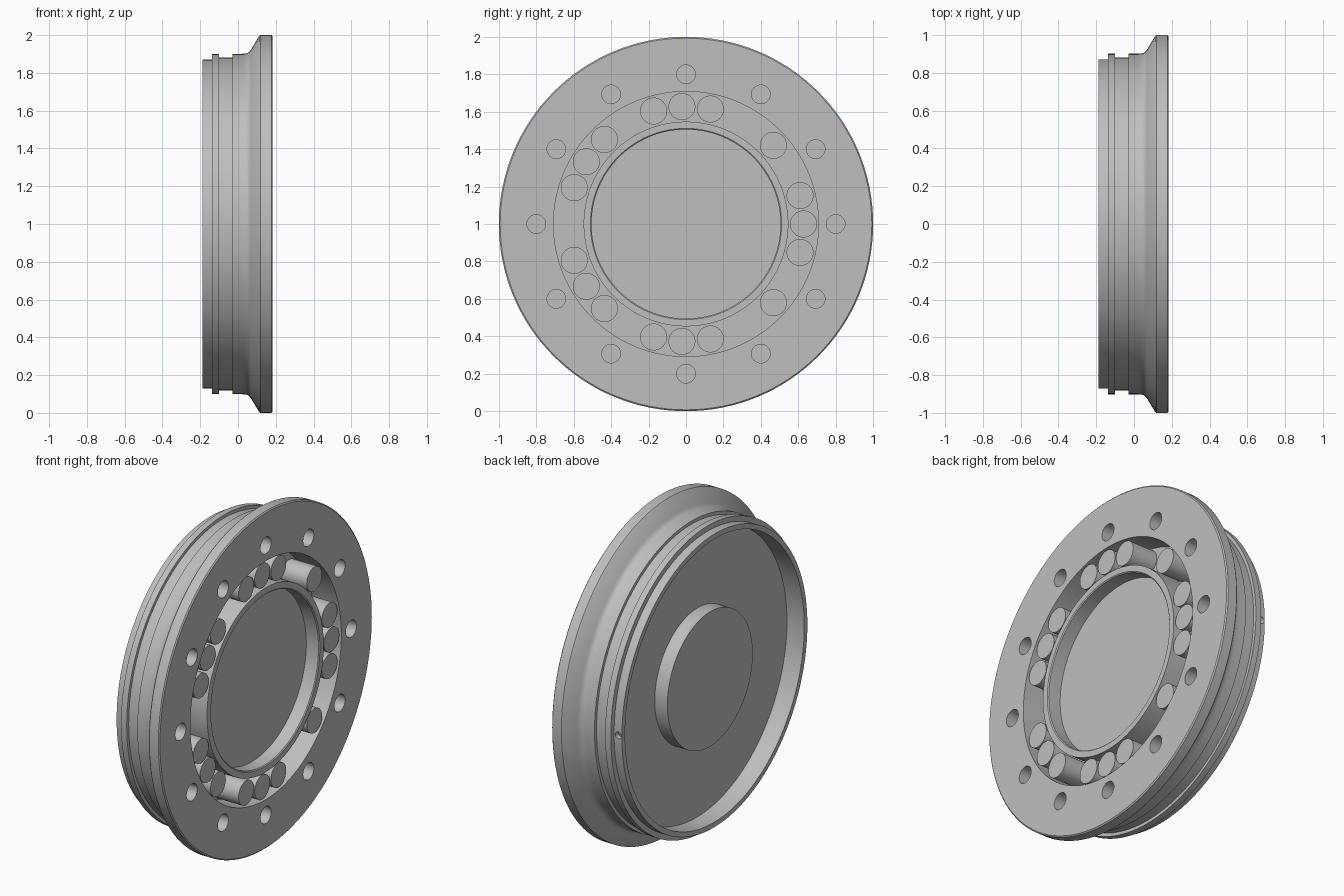
import bpy, bmesh, math
from mathutils import Matrix, Vector

SEGMENTS = 128
AXIS_HEIGHT = 1.0

cube = bpy.data.objects.get("Cube")
if cube:
    bpy.data.objects.remove(cube, do_unlink=True)

gray = bpy.data.materials.new("plain gray")
gray.use_nodes = True
gray.diffuse_color = (0.52, 0.52, 0.52, 1)
gray.node_tree.nodes["Principled BSDF"].inputs["Base Color"].default_value = gray.diffuse_color


def add_object(name, bm):
    bmesh.ops.recalc_face_normals(bm, faces=bm.faces)
    mesh = bpy.data.meshes.new(name)
    bm.to_mesh(mesh)
    bm.free()
    mesh.materials.append(gray)
    obj = bpy.data.objects.new(name, mesh)
    bpy.context.collection.objects.link(obj)
    return obj


def smooth(obj):
    bpy.ops.object.select_all(action="DESELECT")
    obj.select_set(True)
    bpy.context.view_layer.objects.active = obj
    bpy.ops.object.shade_smooth_by_angle(angle=math.radians(25))


def lathe(name, profile):
    """Turn an (x, radius) profile about the wheel axle."""
    bm = bmesh.new()
    verts = [bm.verts.new((x, 0, r)) for x, r in profile]
    edges = [bm.edges.new(pair) for pair in zip(verts, verts[1:])]
    bmesh.ops.spin(bm, geom=verts + edges, cent=(0, 0, 0), axis=(1, 0, 0),
                   angle=math.tau, steps=SEGMENTS, use_merge=True)
    bmesh.ops.remove_doubles(bm, verts=bm.verts, dist=1e-5)
    obj = add_object(name, bm)
    obj.location.z = AXIS_HEIGHT
    return obj


def cylinder(bm, center, radius, depth, axis="X", segments=32):
    turn = Matrix.Rotation(math.pi / 2, 4, "Y" if axis == "X" else "X")
    bmesh.ops.create_cone(bm, cap_ends=True, segments=segments, radius1=radius,
                          radius2=radius, depth=depth,
                          matrix=Matrix.Translation(center) @ turn)


def on_circle(x, radius, degrees):
    a = math.radians(degrees)
    return Vector((x, radius * math.cos(a), radius * math.sin(a)))


# Flanged body: front recess, roller channel, stepped rim, hollow back and boss
body = lathe("flanged_body", [
    (0.095, 0), (0.095, 0.505), (0.175, 0.505), (0.18, 0.511),
    (0.18, 0.547), (0.01, 0.547), (0.01, 0.708), (0.183, 0.708),
    (0.183, 0.993), (0.177, 1.0), (0.118, 1.0), (0.112, 0.995),
    (0.068, 0.922), (0.06, 0.912), (0.05, 0.905), (0.035, 0.902), (0.02, 0.901),
    (-0.03, 0.901), (-0.03, 0.882), (-0.10, 0.882), (-0.10, 0.901),
    (-0.137, 0.901), (-0.137, 0.87), (-0.188, 0.87), (-0.188, 0.84),
    (-0.075, 0.84), (-0.075, 0.40), (-0.158, 0.40), (-0.158, 0)])

# Bolt holes in the flange and one small drain hole in the rear rim
bm = bmesh.new()
for i in range(12):
    cylinder(bm, on_circle(0.15, 0.80, i * 30), 0.05, 0.24)
cylinder(bm, (-0.165, 0.86, 0), 0.02, 0.1, axis="Y")
cutter = add_object("hole_cutter", bm)
cutter.location.z = AXIS_HEIGHT
cutter.hide_render = True

cut = body.modifiers.new("holes", "BOOLEAN")
cut.operation = "DIFFERENCE"
cut.solver = "EXACT"
cut.object = cutter
bpy.ops.object.select_all(action="DESELECT")
body.select_set(True)
bpy.context.view_layer.objects.active = body
bpy.ops.object.modifier_apply(modifier=cut.name)
bpy.data.objects.remove(cutter, do_unlink=True)
smooth(body)

# Rollers standing in the channel, mirrored above and below the axle
half = [14, 42, 78, 92, 106, 134, 148, 162]
for n, angle in enumerate([0] + half + [-a for a in half]):
    bm = bmesh.new()
    cylinder(bm, on_circle(0.0925, 0.628, angle), 0.072, 0.165, segments=40)
    roller = add_object(f"roller_{n + 1}", bm)
    roller.location.z = AXIS_HEIGHT
    smooth(roller)
